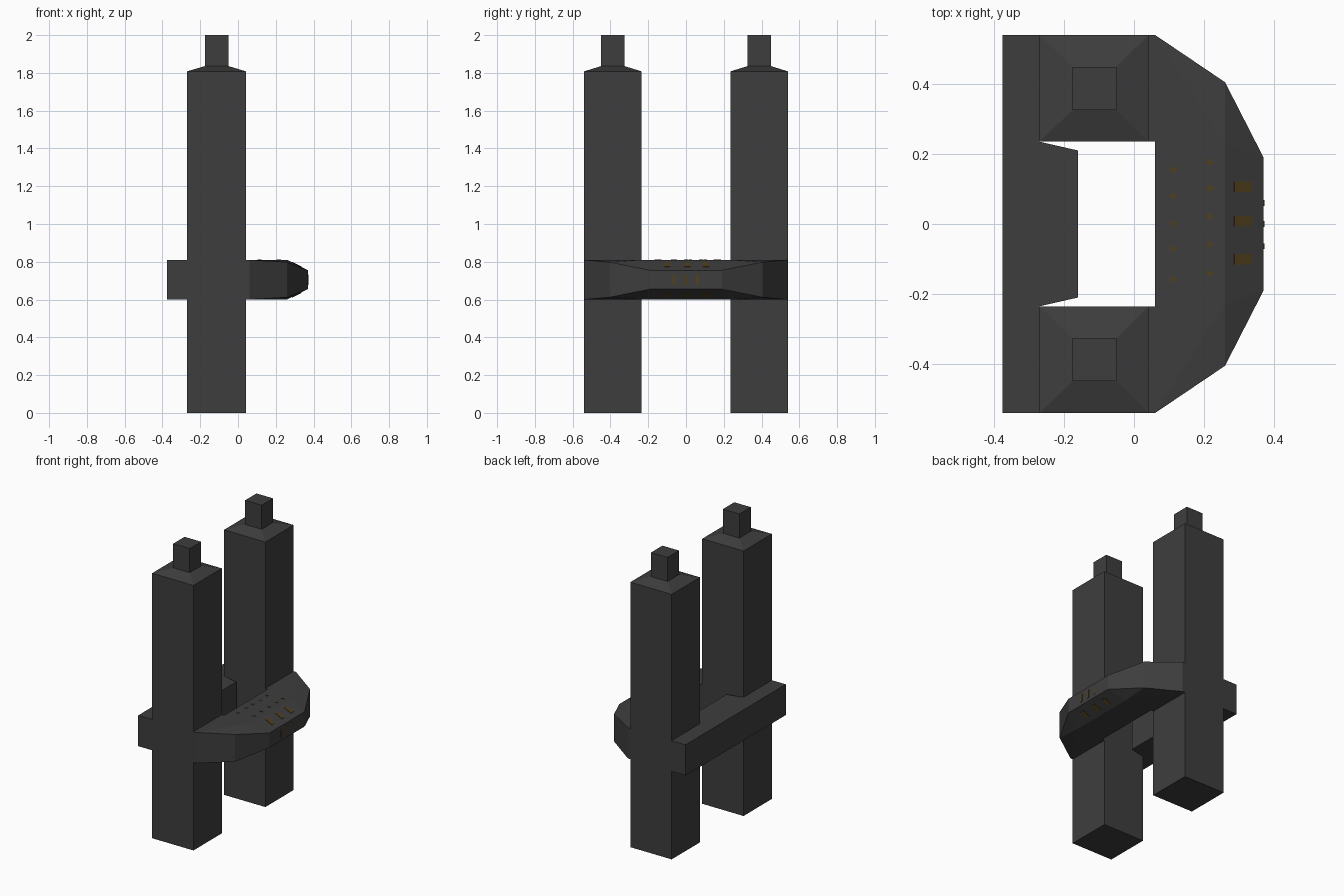
import bpy, bmesh, math
from mathutils import Matrix, Vector

if "Cube" in bpy.data.objects:
    bpy.data.objects.remove(bpy.data.objects["Cube"])


def material(name, rgb):
    m = bpy.data.materials.new(name)
    m.diffuse_color = (*rgb, 1)
    m.use_nodes = True
    m.node_tree.nodes["Principled BSDF"].inputs["Base Color"].default_value = m.diffuse_color
    return m


CHARCOAL = material("charcoal", (0.048, 0.048, 0.048))
AMBER = material("dark amber", (0.082, 0.05, 0.012))


def finish(bm, name, mat):
    bmesh.ops.recalc_face_normals(bm, faces=bm.faces)
    me = bpy.data.meshes.new(name)
    bm.to_mesh(me)
    bm.free()
    me.materials.append(mat)
    ob = bpy.data.objects.new(name, me)
    bpy.context.collection.objects.link(ob)
    return ob


def loft(name, rings, mat):
    """Join closed rings of points, capping both ends."""
    bm = bmesh.new()
    vs = [[bm.verts.new(p) for p in r] for r in rings]
    n = len(vs[0])
    for a, b in zip(vs, vs[1:]):
        for i in range(n):
            j = (i + 1) % n
            bm.faces.new((a[i], a[j], b[j], b[i]))
    bm.faces.new(vs[0][::-1])
    bm.faces.new(vs[-1])
    return finish(bm, name, mat)


def rect(x0, x1, y0, y1, z):
    return [(x0, y0, z), (x1, y0, z), (x1, y1, z), (x0, y1, z)]


def plates(name, specs):
    """Thin boxes: (centre, size, tilt about y)."""
    bm = bmesh.new()
    for c, s, tilt in specs:
        m = (Matrix.Translation(c) @ Matrix.Rotation(tilt, 4, 'Y')
             @ Matrix.Diagonal((*s, 1)))
        bmesh.ops.create_cube(bm, size=1, matrix=m)
    return finish(bm, name, AMBER)


LOW, HIGH = 0.6, 0.81
MID = (LOW + HIGH) / 2

# Two square columns with chamfered caps and small posts, plus joining collars
for side, label in ((-1, "near"), (1, "far")):
    ya, yb = sorted((side * 0.235, side * 0.54))
    pa, pb = sorted((side * 0.326, side * 0.449))
    loft(label + "_column", [
        rect(-0.27, 0.042, ya, yb, 0), rect(-0.27, 0.042, ya, yb, 1.808),
        rect(-0.175, -0.05, pa, pb, 1.836), rect(-0.175, -0.05, pa, pb, 2.0)], CHARCOAL)
    loft(label + "_collar", [rect(0.0, 0.06, ya, yb, z) for z in (LOW, HIGH)], CHARCOAL)

# Rear cross bar, stepped inward between the columns
half = [(-0.375, 0.54), (-0.27, 0.54), (-0.27, 0.235), (-0.16, 0.21)]
outline = half + [(x, -y) for x, y in reversed(half)]
loft("rear_bar", [[(x, y, z) for x, y in outline] for z in (LOW, HIGH)], CHARCOAL)

# Faceted console: convex shell, mirrored in y and z
bm = bmesh.new()
for x, y, h in ((0.06, 0.54, 0.105), (0.26, 0.405, 0.093),
                (0.26, 0.23, 0.105), (0.37, 0.19, 0.05)):
    for sy in (-1, 1):
        for sz in (-1, 1):
            bm.verts.new((x, sy * y, MID + sz * h))
bmesh.ops.convex_hull(bm, input=bm.verts)
bmesh.ops.dissolve_limit(bm, angle_limit=math.radians(0.5),
                         verts=bm.verts, edges=bm.edges)
finish(bm, "console", CHARCOAL)

# Cross-shaped marks on the flat top
marks = []
for x, ys in ((0.113, (0.155, 0.08, 0.0, -0.07, -0.158)),
              (0.216, (0.175, 0.102, 0.022, -0.058, -0.14))):
    for y in ys:
        marks.append(((x, y, HIGH), (0.022, 0.006, 0.004), 0))
        marks.append(((x, y, HIGH), (0.006, 0.02, 0.005), 0))
plates("top_marks", marks)

# Larger pads on the upper and lower slopes, and slots on the nose
slope = math.atan2(0.055, 0.11)
pads = []
for y in (0.106, 0.008, -0.1):
    for s in (-1, 1):
        pads.append(((0.311, y, MID + s * 0.0795), (0.056, 0.03, 0.006), s * slope))
plates("slope_pads", pads)
plates("nose_slots", [((0.37, y, MID), (0.005, 0.016, 0.055), 0)
                      for y in (-0.063, 0.0, 0.06)])
